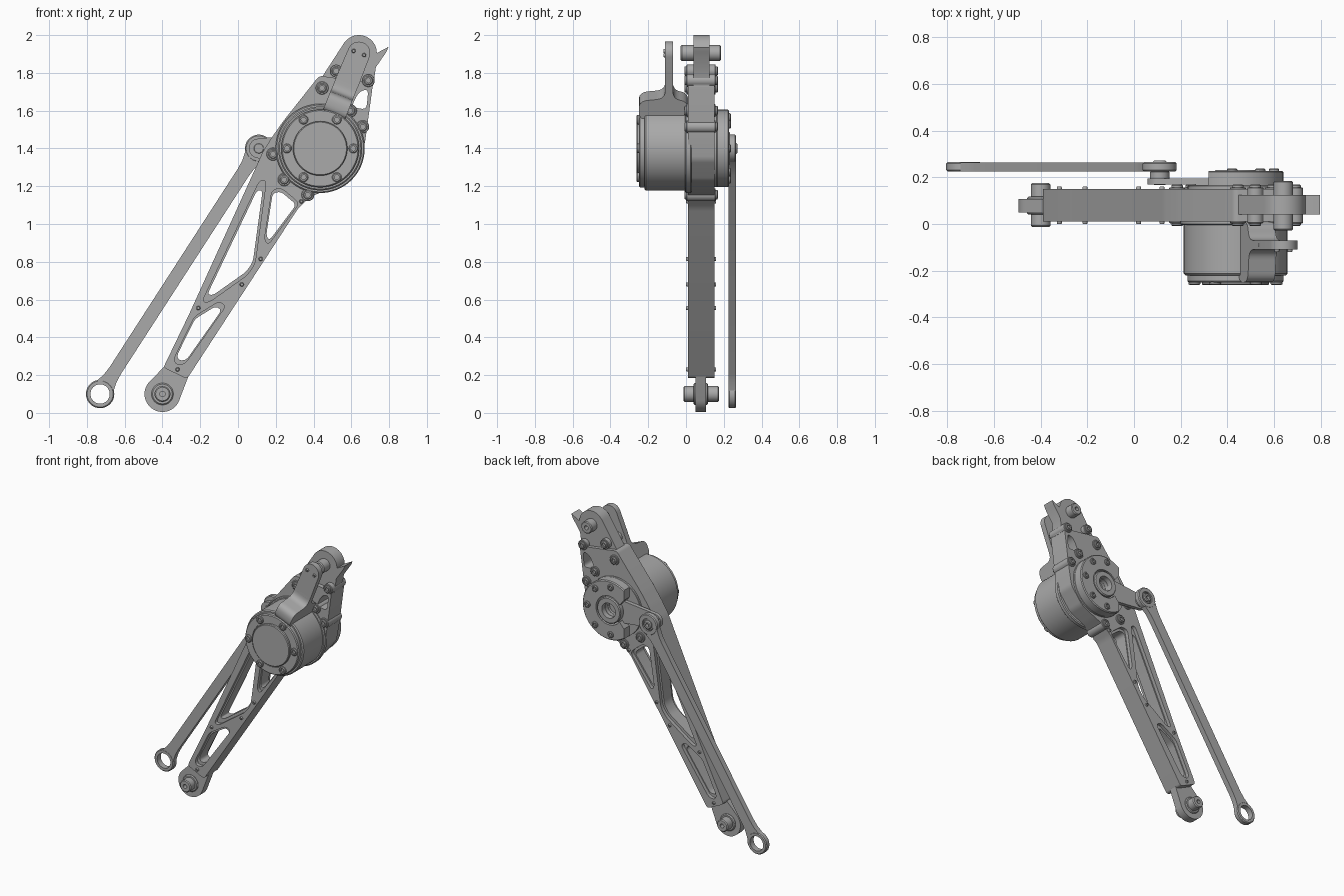
import bpy, bmesh, math
from mathutils import Vector
from mathutils.geometry import convex_hull_2d

if "Cube" in bpy.data.objects:
    bpy.data.objects.remove(bpy.data.objects["Cube"])

grey = bpy.data.materials.new("machined grey")
grey.use_nodes = True
grey.diffuse_color = (0.4, 0.4, 0.4, 1)
grey.node_tree.nodes["Principled BSDF"].inputs["Base Color"].default_value = (0.4, 0.4, 0.4, 1)

X, Y, Z = Vector((1, 0, 0)), Vector((0, 1, 0)), Vector((0, 0, 1))
MOTOR, KNEE, HIP = Vector((0.435, 1.4)), Vector((-0.4, 0.1)), Vector((0.64, 1.905))
ROD_LOW, ROD_TOP = Vector((-0.73, 0.1)), Vector((0.11, 1.4))


def finish(name, bm):
    bmesh.ops.recalc_face_normals(bm, faces=bm.faces)
    mesh = bpy.data.meshes.new(name)
    bm.to_mesh(mesh)
    bm.free()
    mesh.materials.append(grey)
    ob = bpy.data.objects.new(name, mesh)
    bpy.context.collection.objects.link(ob)
    return ob


def prism(name, pts, d0, d1, axes=(X, Z, Y), origin=Vector()):
    """Extrude a flat outline between two depths."""
    a, b, d = axes
    bm = bmesh.new()
    face = bm.faces.new([bm.verts.new(origin + a * p[0] + b * p[1] + d * d0) for p in pts])
    moved = bmesh.ops.extrude_face_region(bm, geom=[face], use_keep_orig=True)
    bmesh.ops.translate(bm, vec=d * (d1 - d0),
                        verts=[v for v in moved["geom"] if isinstance(v, bmesh.types.BMVert)])
    return finish(name, bm)


def lathe(name, centre, profile, y=0, flip=1, steps=64):
    """Spin a (radius, depth) profile about an axis along y."""
    bm = bmesh.new()
    vs = [bm.verts.new((centre[0] + r, y + flip * d, centre[1])) for r, d in profile]
    edges = [bm.edges.new(pair) for pair in zip(vs, vs[1:])]
    bmesh.ops.spin(bm, geom=vs + edges, cent=(centre[0], 0, centre[1]), axis=Y,
                   angle=math.tau, steps=steps)
    bmesh.ops.remove_doubles(bm, verts=bm.verts, dist=0.0001)
    return finish(name, bm)


def tube(name, c, r, hole, y0, y1, ch=0.006):
    return lathe(name, c, [(hole, y0), (r - ch, y0), (r, y0 + ch), (r, y1 - ch),
                           (r - ch, y1), (hole, y1), (hole, y0)])


def bolt(name, c, y, flip=1, r=0.025):
    return lathe(name, c, [(0, -0.002), (r * .5, -0.002), (r * .5, -0.012), (r * .8, -0.012),
                           (r, -0.008), (r, 0.003)], y, flip, 20)


def circle(c, r, n=48):
    return [Vector(c) + Vector((math.cos(i * math.tau / n), math.sin(i * math.tau / n))) * r
            for i in range(n)]


def hull(pts):
    return [pts[i] for i in convex_hull_2d(pts)]


def rounded(pts, r, n=6):
    """Soften every corner of an outline."""
    out, pts = [], [Vector(p) for p in pts]
    for i, p in enumerate(pts):
        a, b = pts[i - 1] - p, pts[(i + 1) % len(pts)] - p
        a, b = (v.normalized() * min(r, v.length * .45) for v in (a, b))
        out += [p + a * (1 - k / n) ** 2 + b * (k / n) ** 2 for k in range(n + 1)]
    return out


def cut(ob, *cutters):
    for c in cutters:
        c.hide_render = True
        mod = ob.modifiers.new("cut", "BOOLEAN")
        mod.operation, mod.solver, mod.object = "DIFFERENCE", "EXACT", c
    bpy.context.view_layer.update()
    baked = bpy.data.meshes.new_from_object(ob.evaluated_get(bpy.context.evaluated_depsgraph_get()))
    ob.modifiers.clear()
    ob.data = baked
    for c in cutters:
        bpy.data.objects.remove(c)


def polar(c, r, deg):
    return (c[0] + r * math.cos(math.radians(deg)), c[1] + r * math.sin(math.radians(deg)))


# Main leg link with truss openings
outline = [(-0.395, 0.24), (-0.26, 0.52), (0.09, 1.29), (0.13, 1.38), (0.18, 1.46), (0.24, 1.545),
           (0.43, 1.785), (0.715, 1.745), (0.675, 1.45), (0.655, 1.34), (0.57, 1.23),
           (0.46, 1.175), (0.385, 1.145), (0.32, 1.085), (-0.27, 0.18)]
link = prism("leg_link", rounded(outline, 0.02), 0.01, 0.15)
openings = [
    [(0.18, 1.18), (0.23, 1.19), (0.325, 1.11), (0.16, 0.89), (0.14, 0.92)],
    [(0.115, 1.23), (0.15, 1.23), (0.09, 0.79), (0.05, 0.73), (-0.155, 0.585), (-0.19, 0.59)],
    [(-0.1, 0.59), (-0.065, 0.565), (-0.28, 0.26), (-0.325, 0.255), (-0.34, 0.285), (-0.23, 0.51)]]
cutters = [prism("cutter", rounded([(0.64, 1.7), (0.69, 1.715), (0.68, 1.605), (0.6, 1.62)], 0.03), -1, 1)]
for pts in openings:
    mid = sum((Vector(p) for p in pts), Vector((0, 0))) / len(pts)
    inner = [mid + (Vector(p) - mid) * 0.86 for p in pts]
    cutters.append(prism("cutter", rounded(inner, 0.025), -1, 1))
    for y0, y1 in ((-1, 0.035), (0.125, 1)):
        cutters.append(prism("cutter", rounded(pts, 0.03), y0, y1))
cut(link, *cutters)

# End lugs and their pins
prism("lower_lug", hull(circle(KNEE, 0.095) + [Vector((-0.385, 0.25)), Vector((-0.26, 0.2))]), 0.05, 0.107)
prism("upper_lug", hull(circle(HIP, 0.095) + [Vector((0.42, 1.74)), Vector((0.7, 1.72)), Vector((0.715, 1.78))]),
      0.04, 0.125)
prism("stop_horn", [(0.66, 1.88), (0.735, 1.905), (0.797, 1.938), (0.785, 1.91), (0.73, 1.83),
                    (0.715, 1.73), (0.66, 1.75)], 0.04, 0.125)
tube("lower_pin", KNEE, 0.042, 0.014, -0.013, 0.175)
tube("lower_washer", KNEE, 0.058, 0.03, 0.04, 0.117)
tube("upper_pin", HIP, 0.042, 0.014, -0.028, 0.185)

# Motor housing with stepped front cap
lathe("motor_housing", MOTOR, [(0, -0.262), (0.139, -0.262), (0.144, -0.257), (0.144, -0.244), (0.151, -0.244),
      (0.151, -0.25), (0.2, -0.25), (0.206, -0.244), (0.206, -0.22), (0.215, -0.22), (0.222, -0.213),
      (0.222, 0.02), (0, 0.02)], steps=96)
tube("motor_collar", MOTOR, 0.236, 0.2, -0.005, 0.03)
for i in range(6):
    bolt("motor_bolt", polar(MOTOR, 0.176, i * 60), -0.25)

# Curved arm rising from the motor to the upper pin
up = (HIP - MOTOR).normalized()
along, across = Vector((up.x, 0, up.y)), Vector((up.y, 0, -up.x))
saddle = [(-0.25, 0.19), (-0.25, 0.295), (-0.11, 0.31), (-0.11, 0.42), (-0.07, 0.42),
          (-0.07, 0.31), (0.012, 0.29), (0.012, 0.19)]
prism("arm_saddle", rounded(saddle, 0.045), -0.063, 0.063, (Y, along, across),
      Vector((MOTOR.x, 0, MOTOR.y)))
prism("arm_plate", hull(circle(HIP, 0.06) + circle(MOTOR + up * 0.4, 0.063)), -0.11, -0.07)
for s in (-1, 1):
    bolt("arm_bolt", HIP + Vector((up.y, -up.x)) * 0.03 * s, -0.108, r=0.011)

# Bolts on the link
for c in [(0.52, 1.81), (0.69, 1.76), (0.445, 1.72), (0.66, 1.515), (0.595, 1.6), (0.185, 1.37),
          (0.245, 1.235), (0.37, 1.155)]:
    tube("bolt_seat", c, 0.034, 0.02, 0.003, 0.157, 0.003)
    bolt("link_bolt", c, 0.003)
    bolt("link_bolt_rear", c, 0.157, -1)
for c in [(-0.21, 0.555), (0.02, 0.68), (0.12, 0.815), (-0.32, 0.23), (0.335, 1.12)]:
    bolt("truss_rivet", c, 0.012, r=0.011)
    bolt("truss_rivet_rear", c, 0.148, -1, r=0.011)

# Rear bearing cover, cut away where the crank swings
tube("rear_flange", MOTOR, 0.205, 0.05, 0.14, 0.168)
cover = tube("rear_cover", MOTOR, 0.205, 0.1, 0.16, 0.228)
cut(cover, prism("cutter", [(-1, 1), (0.32, 1), (0.32, 1.3), (0.4, 1.4), (0.32, 1.5), (0.32, 2), (-1, 2)],
                 0.168, 1))
for a in (-95, -50, 0, 50, 95):
    bolt("cover_bolt", polar(MOTOR, 0.165, a), 0.226, -1, 0.022)

# Crank
crank = prism("crank_arm", hull(circle(ROD_TOP, 0.052) + circle(MOTOR, 0.085)), 0.17, 0.196)
cut(crank, lathe("cutter", MOTOR, [(0, 0), (0.05, 0), (0.05, 1), (0, 1)]))
tube("crank_hub", MOTOR, 0.09, 0.052, 0.15, 0.232)
tube("crank_pin", ROD_TOP, 0.03, 0.012, 0.168, 0.272)
tube("crank_spacer", ROD_TOP, 0.042, 0.02, 0.19, 0.228)

# Push rod with an eye at each end
run = (ROD_TOP - ROD_LOW).normalized()
side = Vector((-run.y, run.x))
length = (ROD_TOP - ROD_LOW).length
half = [(0.05, 0.052), (0.1, 0.039), (0.15, 0.035), (length - 0.15, 0.035), (length - 0.1, 0.039),
        (length - 0.05, 0.052)]
shape = [ROD_LOW + run * t + side * w for t, w in half] + [ROD_LOW + run * t - side * w for t, w in half[::-1]]
rod = prism("push_rod", shape, 0.226, 0.264)
cut(rod, *[lathe("cutter", c, [(0, 0), (0.06, 0), (0.06, 1), (0, 1)]) for c in (ROD_LOW, ROD_TOP)])
tube("rod_lower_eye", ROD_LOW, 0.075, 0.051, 0.225, 0.265)
tube("rod_upper_eye", ROD_TOP, 0.073, 0.042, 0.225, 0.265)
tube("rod_bearing", ROD_TOP, 0.043, 0.028, 0.232, 0.258)

# Smooth the curved faces, keep the machined edges sharp
bpy.ops.object.select_all(action="DESELECT")
for ob in bpy.context.collection.objects:
    if ob.type == "MESH" and grey.name in ob.data.materials:
        ob.select_set(True)
        bpy.context.view_layer.objects.active = ob
bpy.ops.object.shade_smooth_by_angle(angle=math.radians(30))
